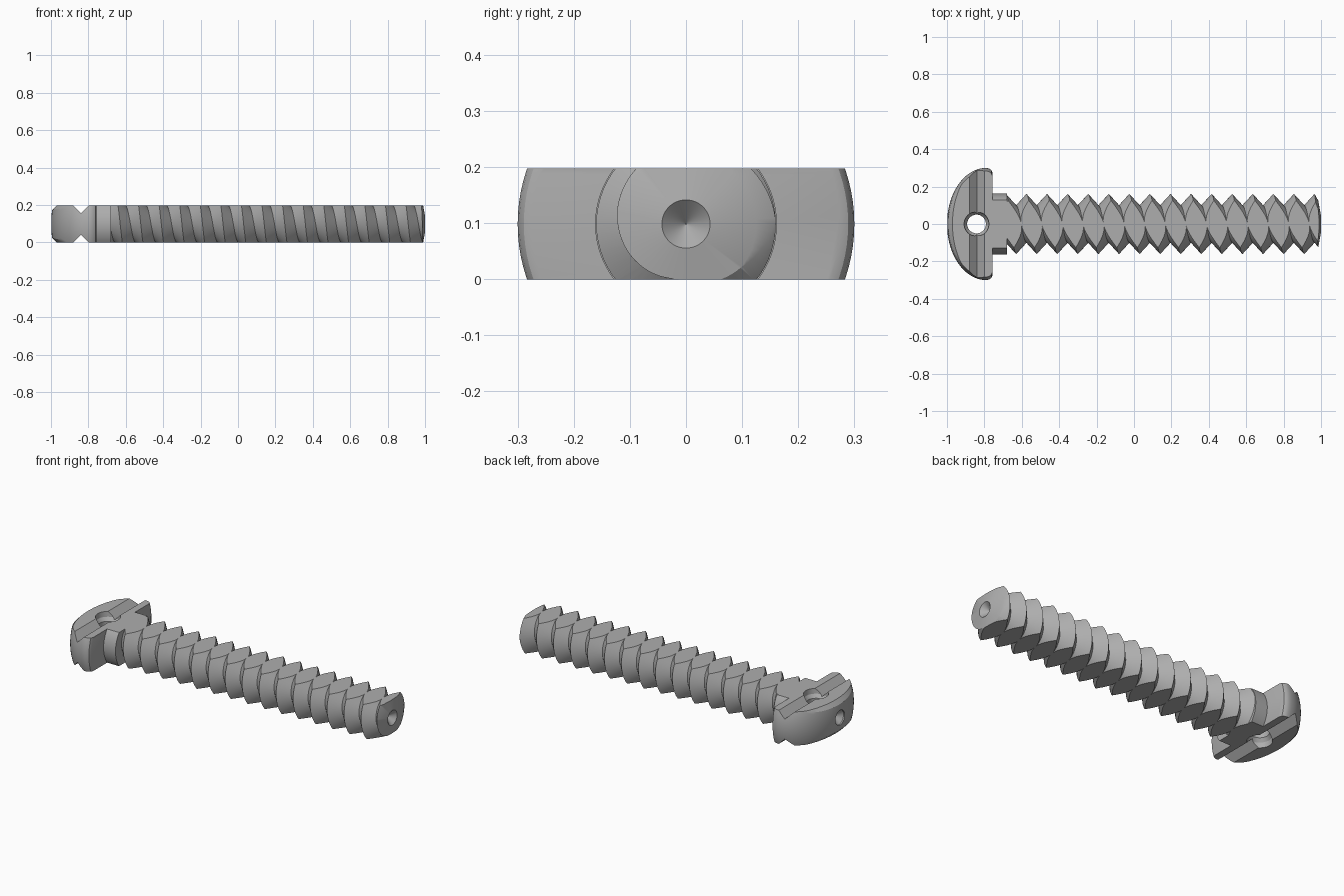
import bpy, bmesh
from math import sin, cos, pi, radians
from mathutils import Matrix

if "Cube" in bpy.data.objects:
    bpy.data.objects.remove(bpy.data.objects["Cube"])

HEIGHT = 0.197          # thickness left between the two flats
AXIS = HEIGHT / 2
PITCH, CREST, ROOT = 0.11, 0.16, 0.099
RIM_X = -0.79           # widest point of the head dome

grey = bpy.data.materials.new("plain grey")
grey.use_nodes = True
grey.diffuse_color = (0.42, 0.42, 0.42, 1)
grey.node_tree.nodes["Principled BSDF"].inputs["Base Color"].default_value = (0.42, 0.42, 0.42, 1)


def finish(name, bm):
    bmesh.ops.recalc_face_normals(bm, faces=bm.faces)
    mesh = bpy.data.meshes.new(name)
    bm.to_mesh(mesh)
    bm.free()
    mesh.materials.append(grey)
    ob = bpy.data.objects.new(name, mesh)
    bpy.context.collection.objects.link(ob)
    return ob


def loft(name, rings):
    """Closed skin through rings of equal length, capped at both ends."""
    bm = bmesh.new()
    loops = [[bm.verts.new(p) for p in ring] for ring in rings]
    n = len(loops[0])
    for a, b in zip(loops, loops[1:]):
        for i in range(n):
            j = (i + 1) % n
            bm.faces.new((a[i], a[j], b[j], b[i]))
    bm.faces.new(loops[0])
    bm.faces.new(loops[-1])
    return finish(name, bm)


def lathe(name, profile, steps=96):
    """Turn (x, radius) pairs around the long axis."""
    angles = [2 * pi * i / steps for i in range(steps)]
    return loft(name, [[(x, r * cos(a), AXIS + r * sin(a)) for a in angles] for x, r in profile])


def box(name, centre, size, tilt=0):
    bm = bmesh.new()
    bmesh.ops.create_cube(bm, size=1, matrix=Matrix.Translation(centre)
                          @ Matrix.Rotation(tilt, 4, 'Y') @ Matrix.Diagonal((*size, 1)))
    return finish(name, bm)


def combine(ob, cutter, operation):
    """Apply a boolean and discard the cutter."""
    mod = ob.modifiers.new("cut", 'BOOLEAN')
    mod.operation, mod.object, mod.solver = operation, cutter, 'EXACT'
    bpy.context.view_layer.update()
    graph = bpy.context.evaluated_depsgraph_get()
    mesh = bpy.data.meshes.new_from_object(ob.evaluated_get(graph))
    ob.modifiers.clear()
    ob.data = mesh
    bpy.data.objects.remove(cutter)


def trim_flats(ob):
    combine(ob, box("flats", (0, 0, AXIS), (3, 1, HEIGHT)), 'INTERSECT')


def thread_solid(name, x_min, x_max, steps=64, turns=22):
    """Helical V thread, cut square and closed at both ends."""
    bm = bmesh.new()
    x0 = 0.965 - 19 * PITCH
    roots, crests = [], []
    for i in range(steps * turns + 1):
        a = 2 * pi * i / steps
        x = x0 + PITCH * i / steps
        roots.append(bm.verts.new((x - PITCH / 2, ROOT * cos(a), AXIS + ROOT * sin(a))))
        crests.append(bm.verts.new((x, CREST * cos(a), AXIS + CREST * sin(a))))
    for i in range(steps * turns):
        bm.faces.new((roots[i], roots[i + 1], crests[i + 1], crests[i]))
        if i + 1 + steps < len(roots):
            k = i + steps
            bm.faces.new((crests[i], crests[i + 1], roots[k + 1], roots[k]))
    for x, way in ((x_min, -1), (x_max, 1)):
        cut = bmesh.ops.bisect_plane(bm, geom=bm.verts[:] + bm.edges[:] + bm.faces[:],
                                     plane_co=(x, 0, 0), plane_no=(way, 0, 0), clear_outer=True)
        edges = [e for e in cut["geom_cut"] if isinstance(e, bmesh.types.BMEdge)]
        bmesh.ops.triangle_fill(bm, edges=edges, use_beauty=True)
    return finish(name, bm)


# Threaded shank with a coned, centre-drilled tip
shank = thread_solid("threaded_shank", -0.68, 1.02)
tip = lathe("tip_envelope", [(-0.75, 0.001), (-0.75, 0.18), (0.955, 0.18), (0.985, 0.125),
                             (1.0, 0.043), (0.96, 0.001)])
combine(shank, tip, 'INTERSECT')
trim_flats(shank)

# Plain collar under the head
collar = lathe("collar", [(-0.757, 0.162), (-0.68, 0.162)])
trim_flats(collar)

# Domed head with a rounded rim
dome = [(RIM_X - 0.21 * cos(t), 0.3 * sin(t)) for t in (pi / 2 * i / 20 for i in range(1, 21))]
head = lathe("head", dome + [(-0.775, 0.297), (-0.763, 0.289), (-0.757, 0.275)])

# Chamfer along the dome edge of both flats
def outline(scale, z):
    arc = [pi * i / 48 for i in range(49)]
    pts = [(RIM_X - 0.21 * scale * sin(t), 0.31 * cos(t), z) for t in arc]
    return [(-0.7, 0.31, z)] + pts + [(-0.7, -0.31, z)]

combine(head, loft("chamfer", [outline(0.86, 0), outline(1.02, 0.034),
                               outline(1.02, HEIGHT - 0.034), outline(0.86, HEIGHT)]), 'INTERSECT')
trim_flats(head)

# V grooves across both flats
for z in (0, HEIGHT):
    combine(head, box("groove", (-0.84, 0, z), (0.057, 1, 0.057), radians(45)), 'DIFFERENCE')

# Cross hole with flared mouths, and the drilled dimple in the nose
ring = [2 * pi * i / 48 for i in range(48)]
bore = [(-0.02, 0.068), (0.03, 0.064), (0.05, 0.05)]
bore += [(HEIGHT - z, r) for z, r in reversed(bore)]
combine(head, loft("bore", [[(-0.842 + r * cos(a), r * sin(a), z) for a in ring]
                            for z, r in bore]), 'DIFFERENCE')
combine(head, lathe("dimple", [(-1.02, 0.043), (-0.99, 0.043), (-0.95, 0.001)], 48), 'DIFFERENCE')

# Smooth the turned surfaces, keep the cut edges crisp
for ob in (shank, collar, head):
    bpy.ops.object.select_all(action='DESELECT')
    ob.select_set(True)
    bpy.context.view_layer.objects.active = ob
    bpy.ops.object.shade_smooth_by_angle(angle=radians(25))
